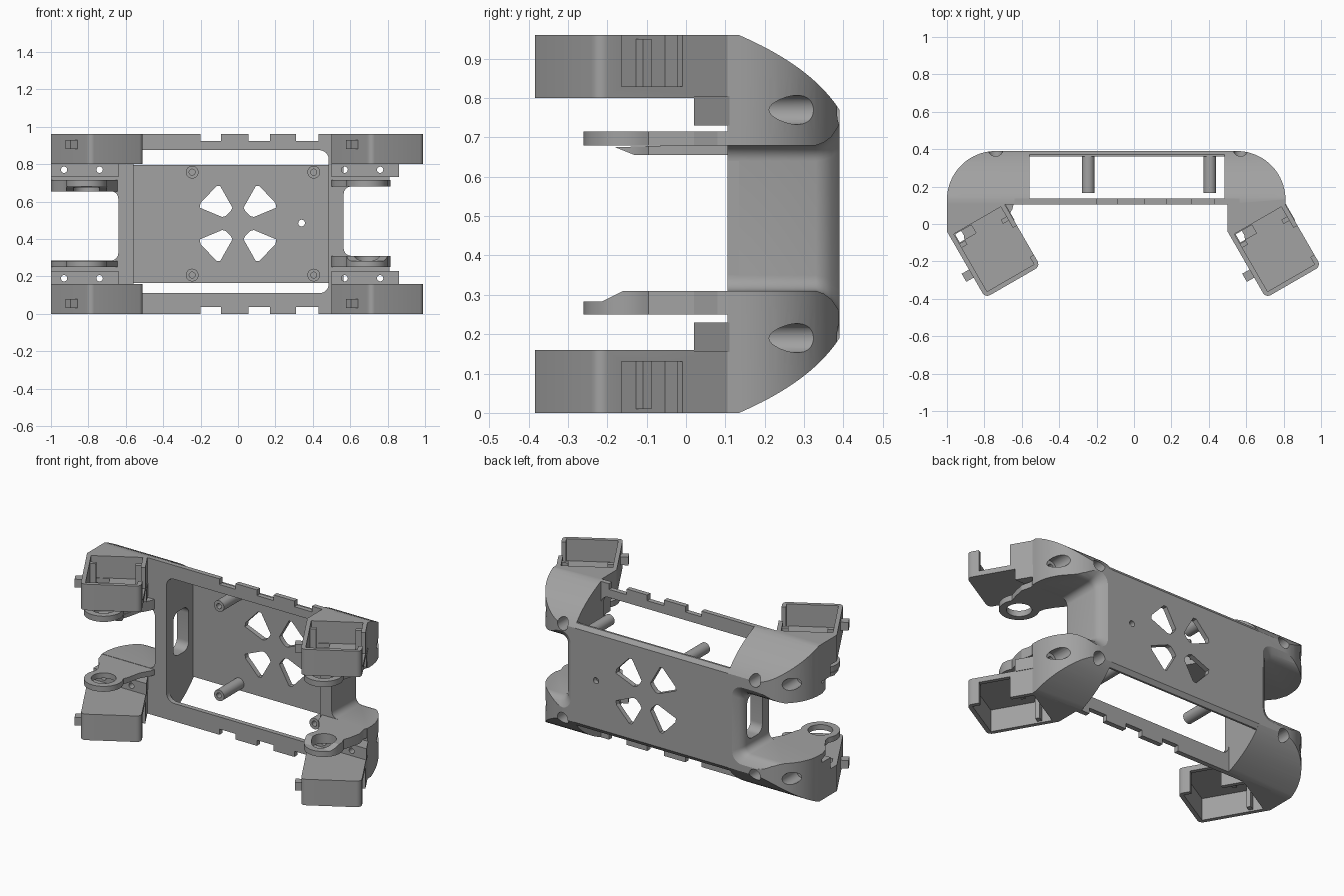
import bpy, bmesh, math
from mathutils import Vector

if "Cube" in bpy.data.objects:
    bpy.data.objects.remove(bpy.data.objects["Cube"])

H = 0.96
grey = bpy.data.materials.new("plain grey")
grey.diffuse_color = (0.36, 0.36, 0.36, 1)
grey.use_nodes = True
grey.node_tree.nodes["Principled BSDF"].inputs["Base Color"].default_value = grey.diffuse_color


def loft(name, rings):
    bm = bmesh.new()
    vs = [[bm.verts.new(p) for p in r] for r in rings]
    n = len(vs[0])
    bm.faces.new(vs[0])
    bm.faces.new(vs[-1])
    for a, b in zip(vs, vs[1:]):
        for i in range(n):
            j = (i + 1) % n
            bm.faces.new((a[i], a[j], b[j], b[i]))
    bmesh.ops.recalc_face_normals(bm, faces=bm.faces)
    me = bpy.data.meshes.new(name)
    bm.to_mesh(me)
    bm.free()
    me.materials.append(grey)
    ob = bpy.data.objects.new(name, me)
    bpy.context.collection.objects.link(ob)
    return ob


def put(axis, p, h):
    return {'x': (h, p[0], p[1]), 'y': (p[0], h, p[1]), 'z': (p[0], p[1], h)}[axis]


def prism(name, pts, axis, lo, hi):
    return loft(name, [[put(axis, p, h) for p in pts] for h in (lo, hi)])


def arc(cx, cy, r, a0, a1, n=8):
    return [(cx + r * math.cos(math.radians(a0 + (a1 - a0) * i / n)),
             cy + r * math.sin(math.radians(a0 + (a1 - a0) * i / n))) for i in range(n + 1)]


def circle(cx, cy, r, n=32):
    return arc(cx, cy, r, 0, 360, n)[:-1]


def rrect(x0, x1, y0, y1, r):
    return (arc(x1 - r, y1 - r, r, 0, 90) + arc(x0 + r, y1 - r, r, 90, 180)
            + arc(x0 + r, y0 + r, r, 180, 270) + arc(x1 - r, y0 + r, r, 270, 360))


def rect(x0, x1, y0, y1):
    return [(x0, y0), (x1, y0), (x1, y1), (x0, y1)]


def cut(ob, tool, op='DIFFERENCE'):
    m = ob.modifiers.new("cut", 'BOOLEAN')
    m.operation, m.solver, m.object = op, 'EXACT', tool
    bpy.context.view_layer.objects.active = ob
    bpy.ops.object.modifier_apply(modifier=m.name)
    bpy.data.objects.remove(tool)


def span(top, lo, hi):
    """Height range for an upper part, or its mirror at the bottom."""
    return (lo, hi) if top else (H - hi, H - lo)


# front frame with window and rail notches
frame = prism("front_frame", rect(-0.64, 0.565, 0, H), 'y', 0.105, 0.135)
cut(frame, prism("tool", rrect(-0.56, 0.485, 0.11, 0.875, 0.05), 'y', 0, 0.2))
for a, b in ((-0.2, -0.09), (0.055, 0.17), (0.31, 0.43)):
    for z0, z1 in ((-0.1, 0.035), (0.925, 1.1)):
        cut(frame, prism("tool", rect(a, b, z0, z1), 'y', 0, 0.2))

# back plate with fan-shaped openings
plate = prism("back_plate", [(0.36, 0.165), (0.372, 0.165), (0.39, 0.19), (0.39, 0.77),
                             (0.372, 0.795), (0.36, 0.795)], 'x', -0.57, 0.495)
for sx in (-1, 1):
    for sz in (-1, 1):
        pts = [(0.205, 0.085), (0.2, 0.11), (0.115, 0.2), (0.095, 0.2),
               (0.03, 0.085), (0.04, 0.065), (0.065, 0.04), (0.085, 0.035)]
        cut(plate, prism("tool", [(sx * x, 0.4825 + sz * z) for x, z in pts], 'y', 0.3, 0.5))
cut(plate, prism("tool", circle(0.34, 0.485, 0.018), 'y', 0.3, 0.5))

# hollow standoff posts
for x in (-0.245, 0.405):
    for z in (0.207, 0.757):
        post = prism("standoff_post", circle(x, z, 0.034), 'y', 0.165, 0.365)
        cut(post, prism("tool", circle(x, z, 0.016), 'y', 0.1, 0.33))

# side profile shared by both shoulders
P0, P1, P2 = Vector((0.135, H)), Vector((0.32, 0.88)), Vector((0.39, 0.77))
curve = [tuple((1 - t) ** 2 * P0 + 2 * t * (1 - t) * P1 + t * t * P2) for t in [i / 12 for i in range(13)]]
profile = [(0.0, 0), (0.0, H)] + curve + [(y, H - z) for y, z in reversed(curve)]

# holder directions in plan, turned thirty degrees
U, V = Vector((0.866, 0.5)), Vector((0.5, -0.866))


def side(name, dx, shoulder, gap_x, gap_z):
    A = Vector((-1 + dx, -0.04))

    def uv(pts):
        return [tuple(A + U * p[0] + V * p[1]) for p in pts]

    def drill(ob):
        for x in (-0.93 + dx, -0.74 + dx):
            for z in (0.19, 0.77):
                cut(ob, prism("tool", circle(x, z, 0.017, 16), 'y', -0.1, 0.45))
                cut(ob, prism("tool", circle(x, z, 0.037), 'y', 0.2, 0.5))

    # rounded shoulder wall with flared side opening
    body = prism(name + "_shoulder", shoulder, 'z', -0.01, H + 0.01)
    cut(body, prism("tool", profile, 'x', -2, 2), 'INTERSECT')
    rings = []
    for y, e in ((-0.1, 0), (0.33, 0), (0.35, 0.007), (0.37, 0.022), (0.395, 0.06)):
        r = rrect(gap_x[0] - e, gap_x[1] + e, gap_z[0] - e, gap_z[1] + e, 0.04 + e / 2)
        rings.append([(p[0], y, p[1]) for p in r])
    cut(body, loft("tool", rings))
    if dx == 0:
        cut(body, prism("tool", rrect(0.17, 0.32, 0.35, 0.62, 0.05), 'x', -0.7, -0.5))
    drill(body)

    for top in (True, False):
        tag = name + ("_upper" if top else "_lower")
        # screw flange under the holder
        fl = prism(tag + "_flange", [(-1 + dx, 0.02), (-0.638 + dx, 0.02), (-0.69 + dx, 0.11),
                                     (-1 + dx, 0.11)], 'z', *span(top, 0.73, 0.805))
        drill(fl)
        # angled motor holder, an open tray
        pts = uv([(0, 0)] + arc(0.03, 0.38, 0.03, 180, 90, 5) + arc(0.31, 0.38, 0.03, 90, 0, 5)
                 + [(0.34, 0)])
        tray = prism(tag + "_motor_holder", pts + [(-1 + dx, 0.13)], 'z', *span(top, 0.8, H))
        cut(tray, prism("tool", uv(rect(0.025, 0.315, 0.03, 0.385)), 'z', *span(top, 0.825, 1.1)))
        cut(tray, prism("tool", uv(rect(0.3, 0.4, 0.16, 0.34)), 'z', *span(top, 0.83, 1.1)))
        cut(tray, prism("tool", uv(rect(0.03, 0.13, 0.035, 0.085)), 'z', *span(top, 0.7, 1.1)))
        for a, b in ((0.02, 0.06), (0.28, 0.32)):
            prism(tag + "_holder_rib", uv(rect(a, b, 0.09, 0.115)), 'z', *span(top, 0.81, 0.95))
        prism(tag + "_cable_boss", uv(rect(-0.045, 0.01, 0.235, 0.285)), 'z', *span(top, 0.88, 0.93))

        # pivot arm with ring
        cx, cy = -0.81 + dx, -0.15
        edge = min(-0.64 + dx, 0.81)
        outline = ([(-1 + dx, 0.12), (-1 + dx, 0.1), (-0.98 + dx, 0.04), (-0.94 + dx, -0.01),
                    (-0.91 + dx, -0.06)] + arc(cx, cy, 0.11, 150, 390, 24)
                   + [(-0.70 + dx, -0.05), (-0.685 + dx, 0.02), (edge - 0.01, 0.08), (edge, 0.12)])
        arm = prism(tag + "_pivot_arm", outline, 'z', *((0.68, 0.715) if top else (0.25, 0.283)))
        cut(arm, prism("tool", circle(cx, cy, 0.07), 'z', 0, 1))
        # thicker sloped layer on one arm of each side
        if top == (dx == 0):
            prof = [(0.12, 0.28), (-0.22, 0.28), (-0.16, 0.31), (0.12, 0.31)]
            if top:
                prof = [(0.12, 0.685), (-0.18, 0.675), (-0.13, 0.655), (0.12, 0.655)]
            pad = prism(tag + "_arm_pad", outline, 'z', 0.2, 0.8)
            cut(pad, prism("tool", prof, 'x', -2, 2), 'INTERSECT')
            cut(pad, prism("tool", circle(cx, cy, 0.07), 'z', 0, 1))


side("left", 0, [(-0.56, 0.105), (-0.56, 0.39)] + arc(-0.74, 0.13, 0.26, 90, 180, 20)
     + [(-1, 0.105)], (-1.3, -0.64), (0.285, 0.655))
side("right", 1.5, [(0.485, 0.105), (0.81, 0.105)] + arc(0.55, 0.13, 0.26, 0, 90, 20)
     + [(0.485, 0.39)], (0.565, 1.3), (0.31, 0.68))

# smooth curved surfaces, keep edges sharp
for ob in bpy.context.scene.objects:
    ob.select_set(True)
    bpy.context.view_layer.objects.active = ob
bpy.ops.object.shade_smooth_by_angle(angle=math.radians(25))
